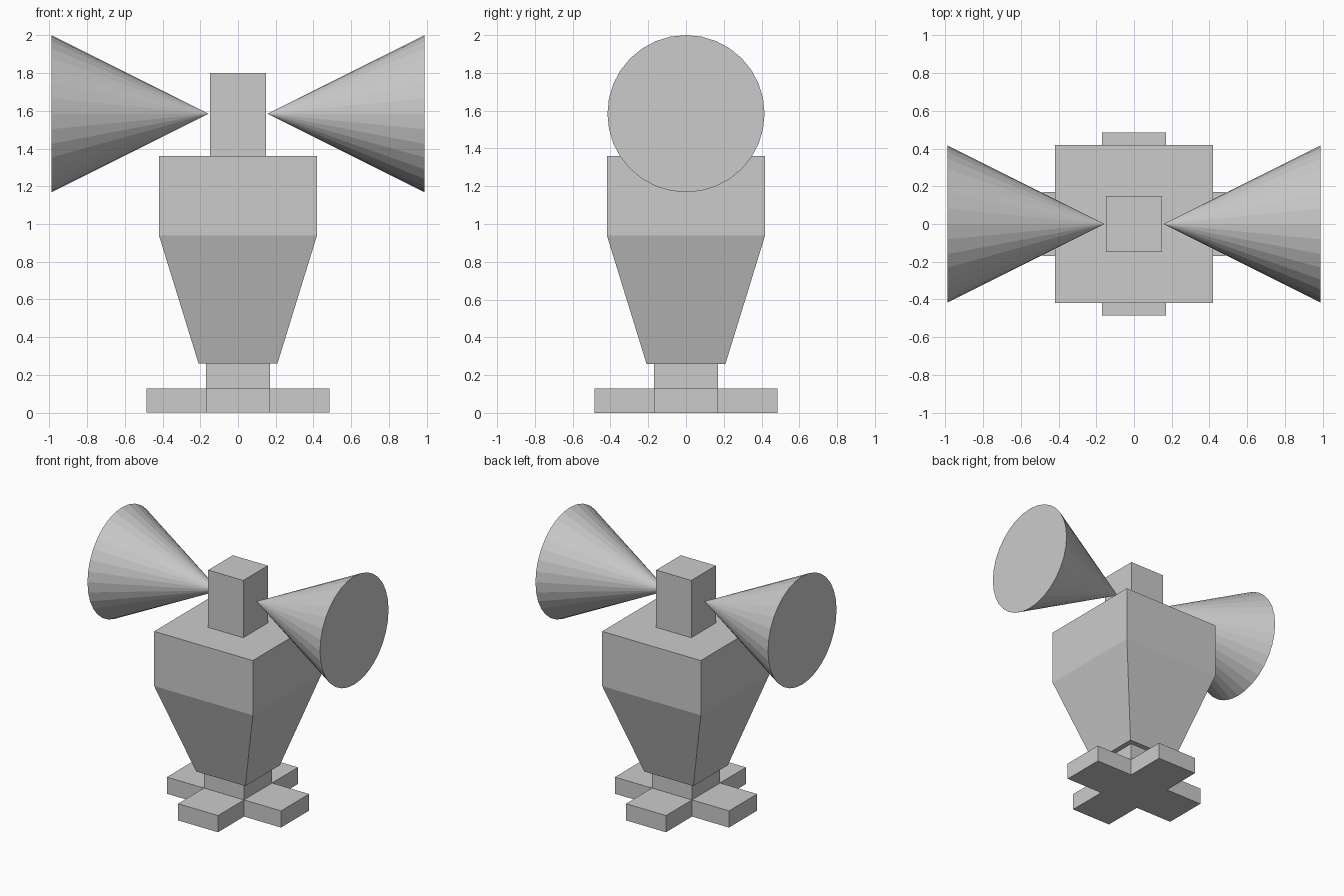
import bpy
import bmesh
from math import pi
from mathutils import Matrix

cube = bpy.data.objects.get("Cube")
if cube:
    bpy.data.objects.remove(cube, do_unlink=True)

grey = bpy.data.materials.new("plain_grey")
grey.use_nodes = True
COLOUR = (0.6, 0.6, 0.6, 1)
grey.diffuse_color = COLOUR
grey.node_tree.nodes["Principled BSDF"].inputs["Base Color"].default_value = COLOUR


def finish(name, bm):
    bmesh.ops.recalc_face_normals(bm, faces=bm.faces)
    mesh = bpy.data.meshes.new(name)
    bm.to_mesh(mesh)
    bm.free()
    mesh.materials.append(grey)
    obj = bpy.data.objects.new(name, mesh)
    bpy.context.collection.objects.link(obj)
    return obj


def square_stack(name, levels):
    """Closed solid through square sections given as (half width, height)."""
    bm = bmesh.new()
    rings = [[bm.verts.new((sx * h, sy * h, z))
              for sx, sy in ((-1, -1), (1, -1), (1, 1), (-1, 1))]
             for h, z in levels]
    for low, high in zip(rings, rings[1:]):
        for i in range(4):
            j = (i + 1) % 4
            bm.faces.new((low[i], low[j], high[j], high[i]))
    bm.faces.new(rings[0])
    bm.faces.new(rings[-1])
    return finish(name, bm)


# Cross-shaped foot: extrude the four sides of a square block
ARM, REACH, FOOT_TOP = 0.17, 0.485, 0.128
foot = square_stack("cross_foot", [(ARM, 0), (ARM, FOOT_TOP)])
bm = bmesh.new()
bm.from_mesh(foot.data)
sides = [f for f in bm.faces if abs(f.normal.z) < 0.5]
for face in sides:
    direction = face.normal.copy()
    new = bmesh.ops.extrude_discrete_faces(bm, faces=[face])["faces"][0]
    bmesh.ops.translate(bm, verts=new.verts, vec=direction * (REACH - ARM))
bm.to_mesh(foot.data)
bm.free()

# Neck above the foot, tapered body and head block
square_stack("ankle", [(ARM, FOOT_TOP), (ARM, 0.26)])
square_stack("body", [(0.209, 0.26), (0.419, 0.94), (0.419, 1.36)])
square_stack("head", [(0.149, 1.36), (0.149, 1.8)])

# Side cones, points towards the head
RADIUS, TIP, END = 0.416, 0.156, 0.988
for name, side in (("left_cone", 1), ("right_cone", -1)):
    bm = bmesh.new()
    bmesh.ops.create_cone(bm, cap_ends=True, segments=32, radius1=RADIUS,
                          radius2=0, depth=END - TIP)
    bmesh.ops.remove_doubles(bm, verts=bm.verts, dist=0.0001)
    bm.transform(Matrix.Translation((side * (TIP + END) / 2, 0, 2 - RADIUS))
                 @ Matrix.Rotation(-side * pi / 2, 4, "Y"))
    finish(name, bm)
